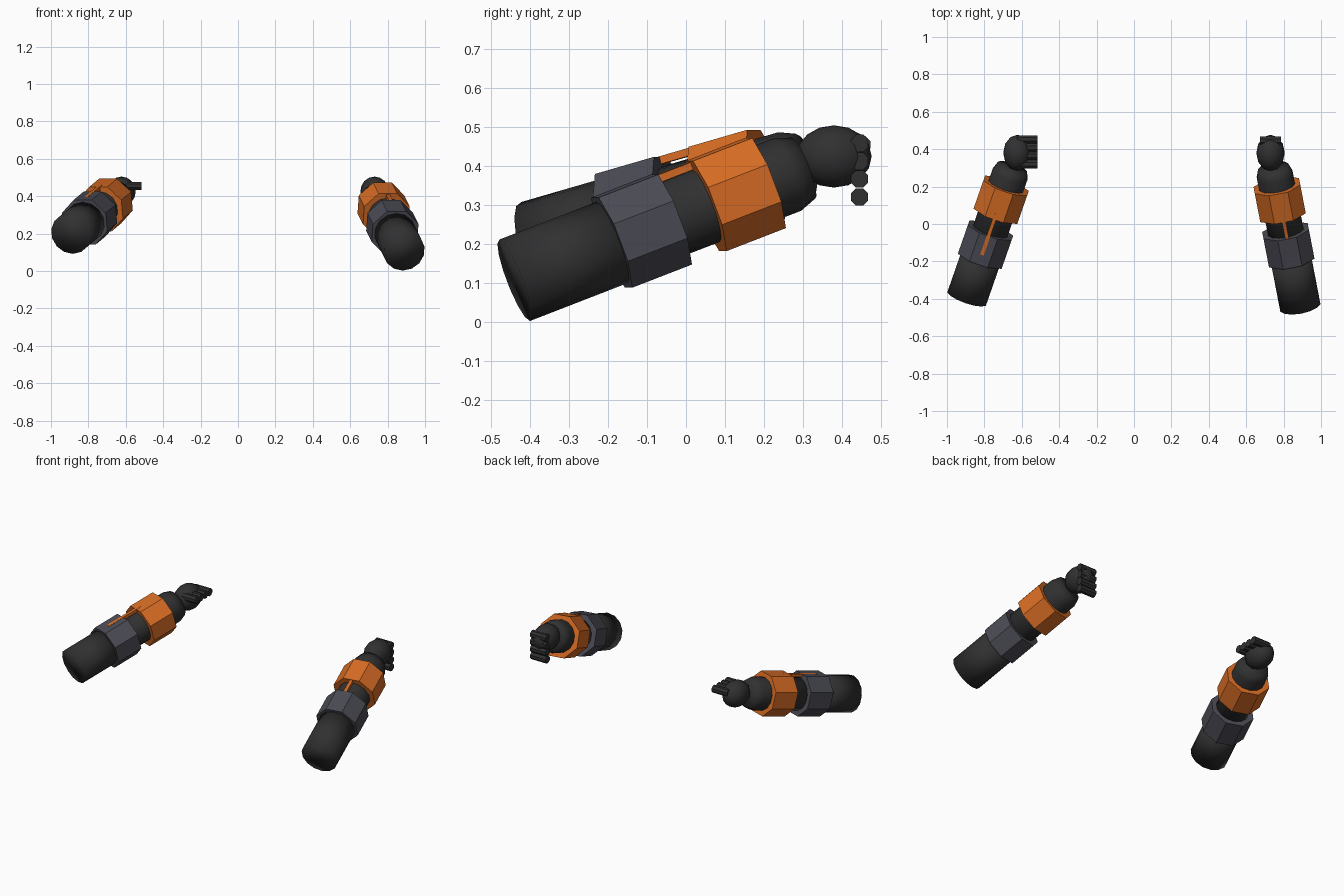
import bpy, bmesh, math
from mathutils import Matrix, Vector

cube = bpy.data.objects.get("Cube")
if cube:
    bpy.data.objects.remove(cube, do_unlink=True)


def material(name, rgb):
    m = bpy.data.materials.new(name)
    m.use_nodes = True
    m.diffuse_color = (*rgb, 1)
    m.node_tree.nodes["Principled BSDF"].inputs["Base Color"].default_value = (*rgb, 1)
    return m


BLACK = material("charcoal cloth", (0.03, 0.03, 0.03))
GRAY = material("slate gray", (0.07, 0.07, 0.09))
ORANGE = material("orange", (0.68, 0.15, 0.018))


def finish(bm, name, mat, matrix, smooth):
    mesh = bpy.data.meshes.new(name)
    bmesh.ops.recalc_face_normals(bm, faces=bm.faces)
    for f in bm.faces:
        f.smooth = smooth
    bm.to_mesh(mesh)
    bm.free()
    mesh.materials.append(mat)
    ob = bpy.data.objects.new(name, mesh)
    ob.matrix_world = matrix
    bpy.context.collection.objects.link(ob)
    return ob


def lathe(name, mat, matrix, profile, sides, smooth):
    """Closed solid turned around local z from (radius, height) rings."""
    bm = bmesh.new()
    rings = []
    for r, h in profile:
        ring = []
        for i in range(sides):
            a = math.tau * (i + 0.5) / sides
            ring.append(bm.verts.new((r * math.cos(a), r * math.sin(a), h)))
        rings.append(ring)
    for low, high in zip(rings, rings[1:]):
        for i in range(sides):
            j = (i + 1) % sides
            bm.faces.new((low[i], low[j], high[j], high[i]))
    bm.faces.new(rings[0][::-1])
    bm.faces.new(rings[-1])
    return finish(bm, name, mat, matrix, smooth)


def arm(side, start, hand, strip_lift, fingers):
    start, hand = Vector(start), Vector(hand)
    axis = (hand - start).normalized()
    length = (hand - start).length
    across = axis.cross(Vector((0, 0, 1))).normalized()
    up = across.cross(axis)
    # Local z runs along the arm, local y points up, origin in the hand
    frame = Matrix((across, up, axis)).transposed()
    if frame.determinant() < 0:
        frame = Matrix((-across, up, axis)).transposed()
    frame = Matrix.Translation(hand) @ frame.to_4x4()

    # Sleeve and forearm
    lathe(side + "_upper_sleeve", BLACK, frame,
          [(0.112, -length), (0.112, -0.6)], 14, True)
    lathe(side + "_forearm", BLACK, frame,
          [(0.098, -0.6), (0.1, -0.13), (0.084, -0.085)], 14, True)

    # Octagonal guards
    lathe(side + "_elbow_guard", GRAY, frame,
          [(0.134, -0.622), (0.134, -0.455)], 8, False)
    lathe(side + "_wrist_guard", ORANGE, frame,
          [(0.134, -0.358), (0.134, -0.192)], 8, False)

    # Raised strip along the top of the forearm
    bm = bmesh.new()
    bmesh.ops.create_cube(bm, size=1)
    bmesh.ops.scale(bm, vec=(0.02, 0.02, 0.24), verts=bm.verts)
    bmesh.ops.translate(bm, vec=(0, 0.11 + strip_lift, -0.445), verts=bm.verts)
    finish(bm, side + "_forearm_strip", ORANGE, frame, False)

    # Hand
    bm = bmesh.new()
    bmesh.ops.create_uvsphere(bm, u_segments=12, v_segments=8, radius=1)
    bmesh.ops.scale(bm, vec=(0.076, 0.097, 0.08), verts=bm.verts)
    finish(bm, side + "_hand", BLACK, Matrix.Translation(hand), True)

    # Fingers lie sideways across the hand
    first, step = Vector(fingers[0]), Vector(fingers[1])
    turn = Matrix.Rotation(math.pi / 2, 4, 'Y')
    for i in range(4):
        lathe(f"{side}_finger_{i + 1}", BLACK,
              Matrix.Translation(first + step * i) @ turn,
              [(0.024, -0.055), (0.024, 0.055)], 8, False)


arm("left", (0.888, -0.44, 0.107), (0.73, 0.38, 0.425), 0,
    ((0.73, 0.446, 0.459), (0, 0, -0.046)))
arm("right", (-0.893, -0.395, 0.2), (-0.623, 0.38, 0.425), 0.005,
    ((-0.57, 0.32, 0.455), (0, 0.044, 0)))
